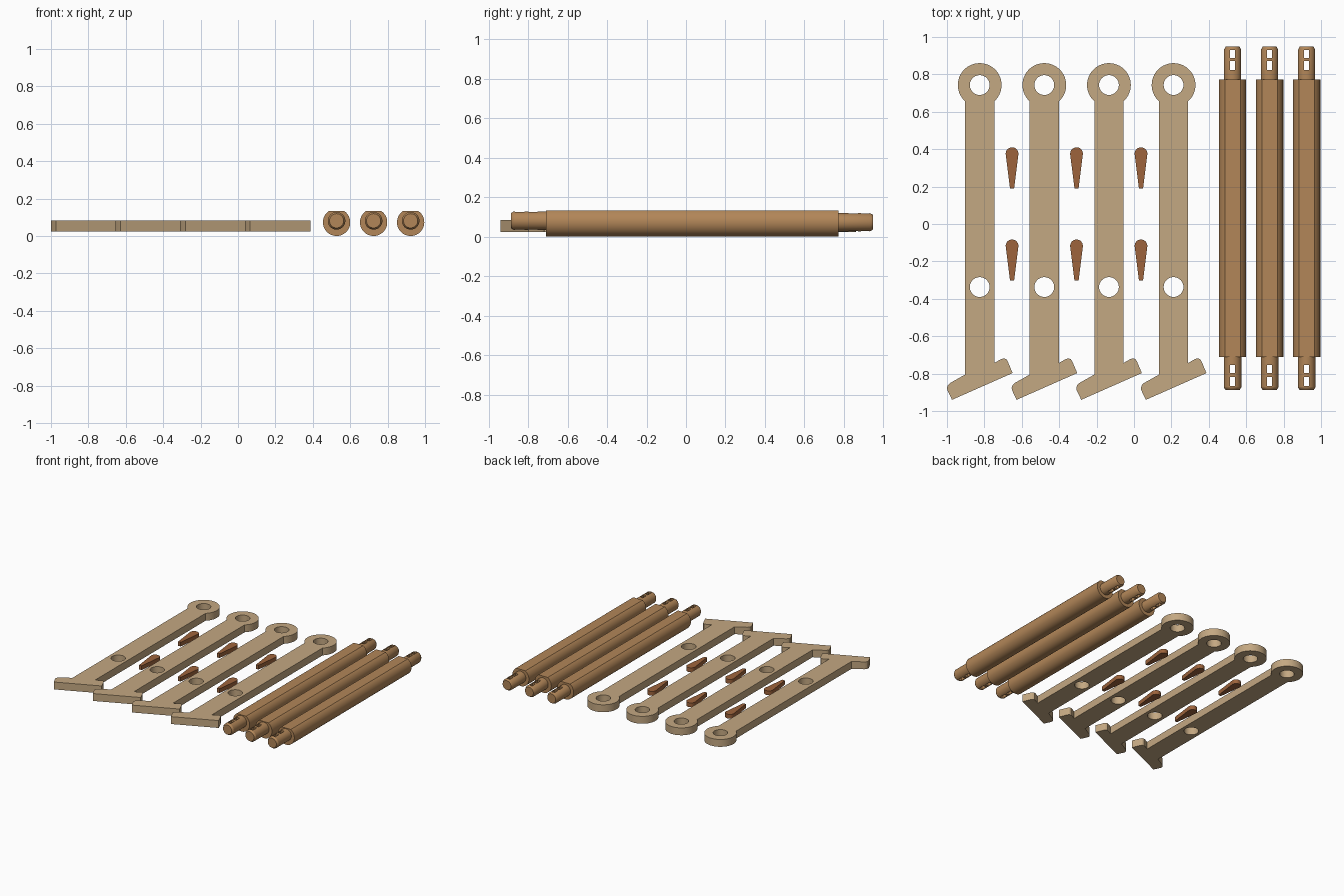
import bpy, bmesh, math
from math import sin, cos, pi

if "Cube" in bpy.data.objects:
    bpy.data.objects.remove(bpy.data.objects["Cube"])


def material(name, rgb):
    m = bpy.data.materials.new(name)
    m.diffuse_color = [((c / 255 + 0.055) / 1.055) ** 2.4 for c in rgb] + [1]
    m.use_nodes = True
    m.node_tree.nodes["Principled BSDF"].inputs["Base Color"].default_value = m.diffuse_color
    return m


TAN = material("pale wood", (196, 168, 130))
BROWN = material("mid wood", (178, 134, 88))
DARK = material("dark wood", (158, 100, 60))


def arc(cx, cy, r, a0, a1, n):
    """n + 1 points along an arc."""
    return [(cx + r * cos(a0 + (a1 - a0) * i / n),
             cy + r * sin(a0 + (a1 - a0) * i / n)) for i in range(n + 1)]


def finish(ob, mat):
    """Weld, orient, colour and shade one mesh object."""
    bm = bmesh.new()
    bm.from_mesh(ob.data)
    bmesh.ops.remove_doubles(bm, verts=bm.verts, dist=1e-5)
    bmesh.ops.recalc_face_normals(bm, faces=bm.faces)
    bm.to_mesh(ob.data)
    bm.free()
    ob.data.materials.clear()
    ob.data.materials.append(mat)
    bpy.ops.object.select_all(action='DESELECT')
    ob.select_set(True)
    bpy.context.view_layer.objects.active = ob
    bpy.ops.object.shade_smooth_by_angle(angle=math.radians(30))


def plate(name, loops, z0, z1, mat, loc):
    """Flat plate with holes: the first loop is the outline."""
    cu = bpy.data.curves.new(name, 'CURVE')
    cu.dimensions, cu.fill_mode, cu.extrude = '2D', 'BOTH', (z1 - z0) / 2
    for pts in loops:
        sp = cu.splines.new('POLY')
        sp.points.add(len(pts) - 1)
        for p, (x, y) in zip(sp.points, pts):
            p.co = (x, y, 0, 1)
        sp.use_cyclic_u = True
    ob = bpy.data.objects.new(name, cu)
    ob.location = (loc[0], loc[1], (z0 + z1) / 2)
    bpy.context.collection.objects.link(ob)
    bpy.ops.object.select_all(action='DESELECT')
    ob.select_set(True)
    bpy.context.view_layer.objects.active = ob
    bpy.ops.object.convert(target='MESH')
    finish(bpy.context.view_layer.objects.active, mat)


def loft(name, rings, mat, loc):
    """Solid through rings of (y, [(x, z), ...]) with closed ends."""
    bm = bmesh.new()
    rows = [[bm.verts.new((x, y, z)) for x, z in pts] for y, pts in rings]
    n = len(rows[0])
    for a, b in zip(rows, rows[1:]):
        for i in range(n):
            j = (i + 1) % n
            bm.faces.new((a[i], a[j], b[j], b[i]))
    bm.faces.new(rows[0])
    bm.faces.new(rows[-1])
    bmesh.ops.recalc_face_normals(bm, faces=bm.faces)
    me = bpy.data.meshes.new(name)
    bm.to_mesh(me)
    bm.free()
    ob = bpy.data.objects.new(name, me)
    ob.location = loc
    bpy.context.collection.objects.link(ob)
    finish(ob, mat)
    return ob


def cut_slot(ob, x, y0, y1):
    """Cut a vertical slot through a tenon."""
    bpy.ops.mesh.primitive_cube_add(size=1, location=(x, (y0 + y1) / 2, 0.07))
    cutter = bpy.context.object
    cutter.scale = (0.026, y1 - y0, 0.3)
    cutter.hide_render = True
    mod = ob.modifiers.new("slot", 'BOOLEAN')
    mod.operation, mod.solver, mod.object = 'DIFFERENCE', 'EXACT', cutter
    bpy.context.view_layer.objects.active = ob
    bpy.ops.object.modifier_apply(modifier=mod.name)
    bpy.data.objects.remove(cutter)


# Legs: eye at the back end, bar, slanted foot at the front end
a = math.acos(0.078 / 0.117)
leg = arc(0, 0.743, 0.117, -a, pi + a, 40)
leg += [(-0.078, -0.805), (-0.158, -0.85), (-0.17, -0.862), (-0.175, -0.877),
        (-0.172, -0.89), (-0.148, -0.94), (0.176, -0.797), (0.15, -0.735),
        (0.142, -0.723), (0.13, -0.718), (0.115, -0.722), (0.078, -0.743)]
holes = [arc(0, y, 0.053, 0, 2 * pi, 32)[:-1] for y in (0.743, -0.337)]
for i in range(4):
    plate(f"leg_{i + 1}", [leg] + holes, 0.024, 0.083, TAN,
          (-0.825 + 0.3455 * i, 0))

# Wedges: teardrop pegs lying between the legs
drop = arc(0, 0.376, 0.034, -0.12, pi + 0.12, 16) + [(-0.011, 0.19), (0.011, 0.19)]
for i in range(3):
    for row, dy in enumerate((0, -0.493)):
        plate(f"wedge_{i + 1}_{row + 1}", [drop], 0.024, 0.058, DARK,
              (-0.652 + 0.3447 * i, dy))

# Rails: round body with a flat top, slotted tenon on each end
f = math.acos(0.06 / 0.073)
body = arc(0, 0, 0.073, pi / 2 + f, pi * 2.5 - f, 36)


def circle(r):
    return arc(0, 0, r, 0, 2 * pi, 32)[:-1]


for i in range(3):
    x = 0.527 + 0.198 * i
    loft(f"rail_{i + 1}", [(-0.71, body), (0.773, body)], BROWN, (x, 0, 0.073))
    back = loft(f"back_tenon_{i + 1}", [(0.772, circle(0.046)), (0.932, circle(0.046)),
                (0.948, circle(0.037))], BROWN, (x, 0, 0.073))
    front = loft(f"front_tenon_{i + 1}", [(-0.709, circle(0.047)), (-0.873, circle(0.047)),
                 (-0.887, circle(0.038))], BROWN, (x, 0, 0.081))
    for ob, spans in ((back, ((0.823, 0.871), (0.887, 0.93))),
                      (front, ((-0.797, -0.753), (-0.865, -0.817)))):
        for y0, y1 in spans:
            cut_slot(ob, x, y0, y1)
        finish(ob, BROWN)
